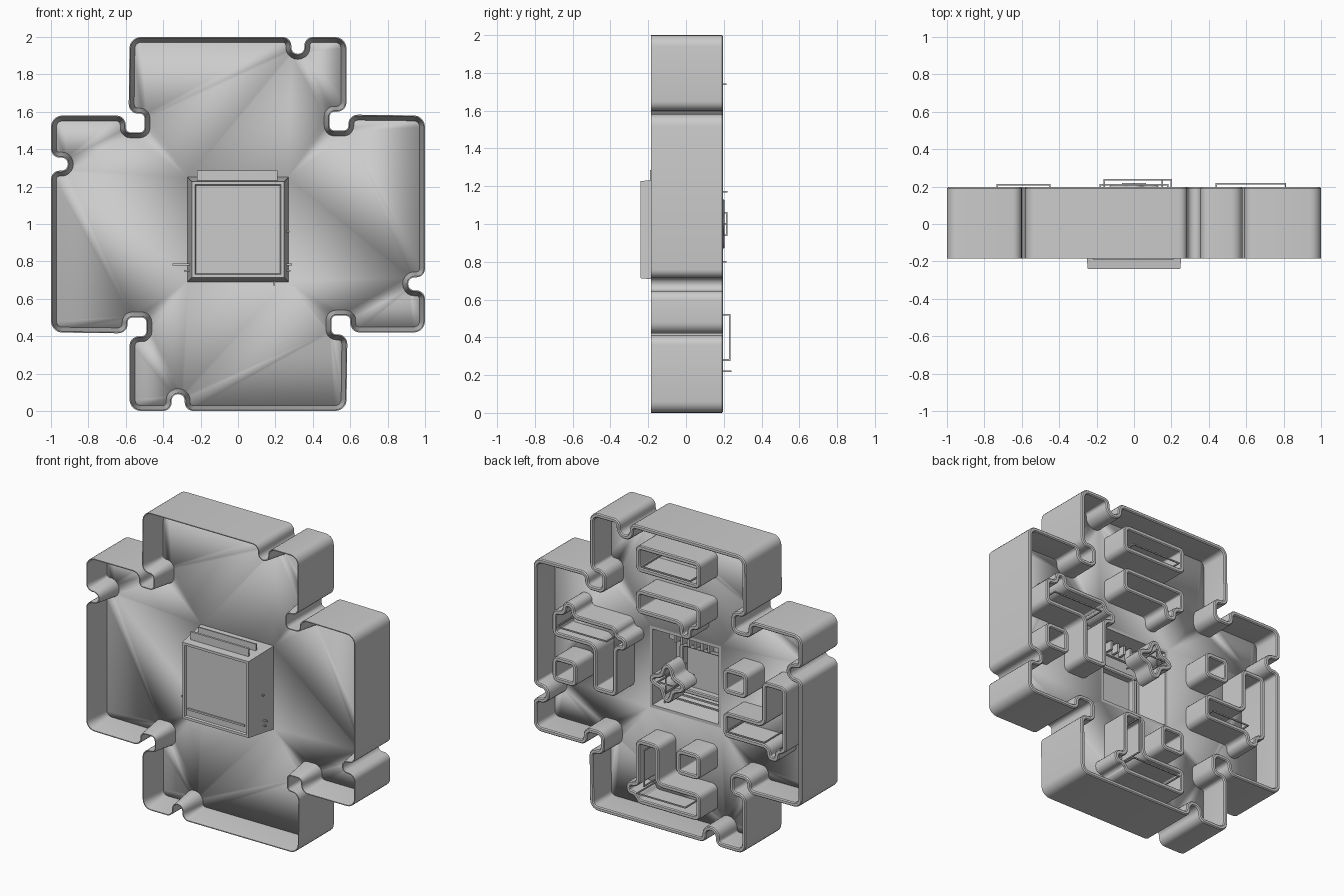
import bpy, bmesh, math
from mathutils import Vector as V

if "Cube" in bpy.data.objects:
    bpy.data.objects.remove(bpy.data.objects["Cube"])


def fillet(pts, n=5):
    """Round right-angled corners; pts are (x, z, radius). Returns a ccw loop."""
    out, k = [], len(pts)
    for i in range(k):
        p, r = V(pts[i][:2]), pts[i][2]
        a = (V(pts[i - 1][:2]) - p).normalized()
        b = (V(pts[(i + 1) % k][:2]) - p).normalized()
        c = p + (a + b) * r
        steps = n if r > 0 else 0
        for j in range(steps + 1):
            t = math.pi / 2 * j / max(steps, 1)
            q = c - b * r * math.cos(t) - a * r * math.sin(t)
            if not out or (q - out[-1]).length > 1e-4:
                out.append(q)
    area = sum(out[i - 1].x * out[i].y - out[i].x * out[i - 1].y for i in range(len(out)))
    return out if area > 0 else out[::-1]


def inset(loop, d):
    """Move a ccw loop inward by d with mitred corners."""
    res, k = [], len(loop)
    for i, p in enumerate(loop):
        e1 = (p - loop[i - 1]).normalized()
        e2 = (loop[(i + 1) % k] - p).normalized()
        n1, n2 = V((-e1.y, e1.x)), V((-e2.y, e2.x))
        res.append(p + (n1 + n2) * (d / max(1 + n1.dot(n2), 0.3)))
    return res


def finish(name, bm):
    bmesh.ops.recalc_face_normals(bm, faces=bm.faces)
    me = bpy.data.meshes.new(name)
    bm.to_mesh(me)
    bm.free()
    ob = bpy.data.objects.new(name, me)
    bpy.context.collection.objects.link(ob)
    return ob


def loft(name, sections, cyclic):
    """Join (loop, y) sections in order; either closed into a ring or capped."""
    bm = bmesh.new()
    rows = [[bm.verts.new((p[0], y, p[1])) for p in lp] for lp, y in sections]
    n = len(rows[0])
    pairs = list(zip(rows, rows[1:] + rows[:1])) if cyclic else list(zip(rows, rows[1:]))
    for a, b in pairs:
        for i in range(n):
            j = (i + 1) % n
            bm.faces.new((a[i], a[j], b[j], b[i]))
    if not cyclic:
        bm.faces.new(rows[0])
        bm.faces.new(rows[-1])
    return finish(name, bm)


def box(name, x0, x1, y0, y1, z0, z1):
    r = [(x0, z0), (x1, z0), (x1, z1), (x0, z1)]
    return loft(name, [(r, y0), (r, y1)], False)


def rect(x0, x1, z0, z1, r=0.04):
    return [(x0, z0, r), (x1, z0, r), (x1, z1, r), (x0, z1, r)]


def knob(c, edge, h, s, vertical=False):
    """Rounded bump on an edge, walked in direction s."""
    pts = [(c - .045 * s, edge, .025), (c - .045 * s, edge + h, .04),
           (c + .045 * s, edge + h, .04), (c + .045 * s, edge, .025)]
    return [(b, a, r) for a, b, r in pts] if vertical else pts


def tube(name, loop, y0=0.0, y1=0.195, t=.03):
    loft(name, [(loop, y0), (loop, y1 - .006), (inset(loop, .006), y1),
                (inset(loop, t - .006), y1), (inset(loop, t), y1 - .006),
                (inset(loop, t), y0)], True)


# outer outline: one quarter turned four times about the middle
quarter = [(-.58, 1, .06), (.285, 1, .045), (.285, .91, .034), (.355, .91, .034),
           (.355, 1, .045), (.58, 1, .06), (.58, .6, .05), (.49, .6, .025),
           (.49, .5, .025), (.59, .5, .025), (.59, .585, .05)]
pts = []
for k in range(4):
    for x, z, r in quarter:
        for _ in range(k):
            x, z = z, -x
        pts.append((x, z + 1, r))
outline = fillet(pts)

# outer wall, its front half thinning toward the edge
loft("outer_wall", [(outline, -.185), (outline, .19), (inset(outline, .006), .197),
                    (inset(outline, .022), .197), (inset(outline, .028), .19),
                    (inset(outline, .03), 0), (inset(outline, .006), -.185)], True)

# middle plate with a square window
bm = bmesh.new()
window = [V((-.265, .695)), V((.265, .695)), V((.265, 1.245)), V((-.265, 1.245))]
for lp in (inset(outline, .018), window):
    vs = [bm.verts.new((p.x, 0, p.y)) for p in lp]
    for i in range(len(vs)):
        bm.edges.new((vs[i - 1], vs[i]))
bmesh.ops.triangle_fill(bm, use_beauty=True, edges=bm.edges[:])
plate = finish("middle_plate", bm)
mod = plate.modifiers.new("thickness", "SOLIDIFY")
mod.thickness, mod.offset = .012, 0

# hollow raised shapes on the back
R = .04
tube("top_rectangle", fillet(rect(-.24, .24, 1.69, 1.87)))
tube("upper_rectangle_with_knob", fillet(
    [(-.24, 1.41, R)] + knob(-.13, 1.41, -.08, 1)
    + [(.24, 1.41, R), (.24, 1.57, R), (-.24, 1.57, R)]))
for name, x, z in (("right_square", .77, .87), ("left_square", -.50, 1.13),
                   ("bottom_square", -.15, .49)):
    tube(name, fillet(rect(x - .09, x + .09, z - .085, z + .085)))
tube("right_angle_shape", fillet(
    [(.38, .80, R), (.56, .80, R), (.56, 1.09, .03), (.86, 1.09, R), (.86, 1.27, R)]
    + knob(.74, 1.27, .07, -1) + [(.38, 1.27, R)] + knob(1.17, .38, -.07, -1, True)))
tube("left_angle_shape", fillet(
    [(-.88, .75, R)] + knob(-.78, .75, -.07, 1)
    + [(-.41, .75, R), (-.41, .92, R), (-.70, .92, .03), (-.70, 1.20, R), (-.88, 1.20, R)]))
tube("bottom_angle_shape", fillet(
    [(-.24, .13, R), (.24, .13, R)] + knob(.22, .24, .07, 1, True)
    + [(.24, .56, R), (.07, .56, R), (.07, .31, .03), (-.24, .31, R)]))

# four-lobed tube in the window
lobes = []
for i in range(48):
    a = math.tau * i / 48
    r = .105 + .026 * math.cos(4 * a)
    lobes.append(V((r * math.cos(a), 1 + r * math.sin(a))))
tube("lobed_tube", lobes, -.01 + .08, .205)


# central box: tapering, open at the back, panel set in at the front
def frame(hx, hz):
    return [(-hx, .97 - hz), (hx, .97 - hz), (hx, .97 + hz), (-hx, .97 + hz)]


loft("centre_box", [(frame(.22, .23), -.215), (frame(.245, .255), .004),
                    (frame(.27, .28), .004), (frame(.27, .28), -.01),
                    (frame(.247, .257), -.24), (frame(.23, .24), -.24),
                    (frame(.225, .235), -.228)], False)
box("top_tray_front", -.22, .21, -.19, -.175, 1.21, 1.285)
box("top_tray_back", -.22, .21, -.11, -.10, 1.21, 1.285)
box("top_tray_floor", -.22, .21, -.185, -.105, 1.21, 1.235)
box("panel_rib", -.21, .21, -.236, -.22, .778, .79)
box("cross_rod", -.35, .29, -.105, -.095, .778, .788)
box("side_rod", -.29, .28, -.105, -.095, .745, .753)
box("lower_pin", .19, .198, -.06, -.05, .67, .74)
box("side_pin", .24, .275, -.12, -.11, .955, .963)

# fittings inside the box
for i in range(6):
    x = -.125 + .05 * i
    box("grille_tooth", x - .008, x + .008, -.12, -.06, 1.14, 1.2)
box("grille_bar", -.2, .2, -.13, -.11, 1.13, 1.22)
tube("inner_frame", fillet(rect(-.17, .17, .76, 1.1)), -.216, -.17)


# thin wire staples standing slightly proud of the raised shapes
def staple(name, x0, z0, x1, z1, h, w=.004):
    for x, z in ((x0, z0), (x1, z1)):
        box(name + "_leg", x - w, x + w, 0, h, z - w, z + w)
    box(name + "_bar", x0 - w, x1 + w, h - 2 * w, h, z0 - w, z1 + w)


for x0, z0, x1, z1, h in ((-.16, .22, .2, .22, .24), (.15, .28, .15, .52, .235),
                          (-.18, 1.74, .18, 1.74, .215), (-.73, .8, -.45, .8, .215),
                          (.44, 1.17, .81, 1.17, .22), (-.06, 1, .06, 1, .22),
                          (0, .94, 0, 1.06, .22)):
    staple("wire_staple", x0, z0, x1, z1, h)

# smooth the rounded parts
for ob in bpy.data.objects:
    ob.select_set(True)
bpy.context.view_layer.objects.active = plate
bpy.ops.object.shade_smooth_by_angle(angle=math.radians(30))
